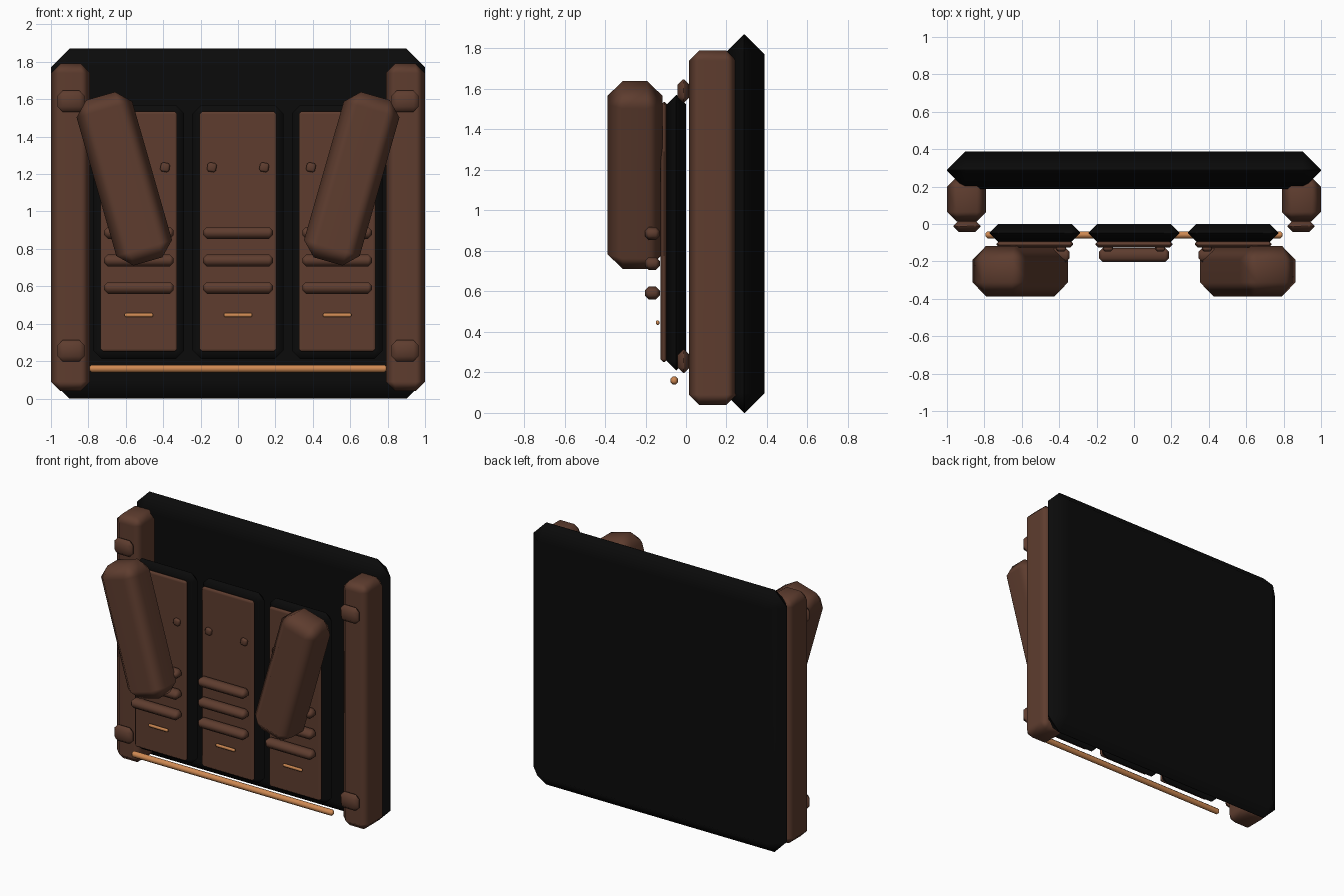
import bpy
import math

if "Cube" in bpy.data.objects:
    bpy.data.objects.remove(bpy.data.objects["Cube"])


def material(name, rgb):
    m = bpy.data.materials.new(name)
    m.diffuse_color = (*rgb, 1)
    m.use_nodes = True
    m.node_tree.nodes["Principled BSDF"].inputs["Base Color"].default_value = m.diffuse_color
    return m


BROWN = material("dark brown", (0.112, 0.046, 0.028))
BLACK = material("near black", (0.0032, 0.0032, 0.0032))
COPPER = material("copper", (0.62, 0.25, 0.085))


def block(name, center, size, bevel, mat, tilt=0.0):
    """Chamfered box, optionally tilted about the front-back axis."""
    bpy.ops.mesh.primitive_cube_add(size=1, location=center, rotation=(0, tilt, 0))
    ob = bpy.context.object
    ob.name = name
    ob.scale = size
    bpy.ops.object.transform_apply(location=False, rotation=False, scale=True)
    ob.data.materials.append(mat)
    for p in ob.data.polygons:
        p.use_smooth = True
    b = ob.modifiers.new("chamfer", 'BEVEL')
    b.width = bevel
    b.segments = 1
    b.limit_method = 'NONE'
    w = ob.modifiers.new("flat_main_faces", 'WEIGHTED_NORMAL')
    w.weight = 80
    return ob


# Back board
block("back_board", (0, 0.288, 0.935), (2.0, 0.2, 1.87), 0.098, BLACK)

# Side posts with their bolts, and the tilted pads
for side, s in (("left", -1), ("right", 1)):
    block(f"{side}_post", (s * 0.895, 0.132, 0.915), (0.21, 0.235, 1.75), 0.05, BROWN)
    for level, z in (("lower", 0.255), ("upper", 1.59)):
        block(f"{side}_{level}_bolt", (s * 0.893, -0.012, z),
              (0.145, 0.062, 0.115), 0.028, BROWN)
    block(f"{side}_pad", (s * 0.608, -0.252, 1.175), (0.31, 0.27, 0.92), 0.075,
          BROWN, s * math.radians(16))

# Three locker doors
for label, x in (("left", -0.53), ("middle", 0.0), ("right", 0.53)):
    block(f"{label}_door_frame", (x, -0.048, 0.89), (0.485, 0.095, 1.36), 0.046, BLACK)
    block(f"{label}_door_plate", (x, -0.108, 0.893), (0.41, 0.036, 1.285), 0.015, BROWN)
    # Horizontal slats
    for i, z in enumerate((0.592, 0.738, 0.886)):
        block(f"{label}_slat_{i + 1}", (x, -0.166, z), (0.372, 0.075, 0.064), 0.02, BROWN)
    # Copper strip
    block(f"{label}_copper_strip", (x, -0.14, 0.446), (0.152, 0.018, 0.022), 0.006, COPPER)
    # Small turned studs
    for s in (-1, 1):
        block(f"{label}_stud_{'a' if s < 0 else 'b'}", (x + s * 0.14, -0.132, 1.236),
              (0.049, 0.03, 0.049), 0.01, BROWN, math.radians(11))

# Copper rail along the bottom
block("bottom_rail", (0, -0.058, 0.16), (1.59, 0.038, 0.04), 0.012, COPPER)
